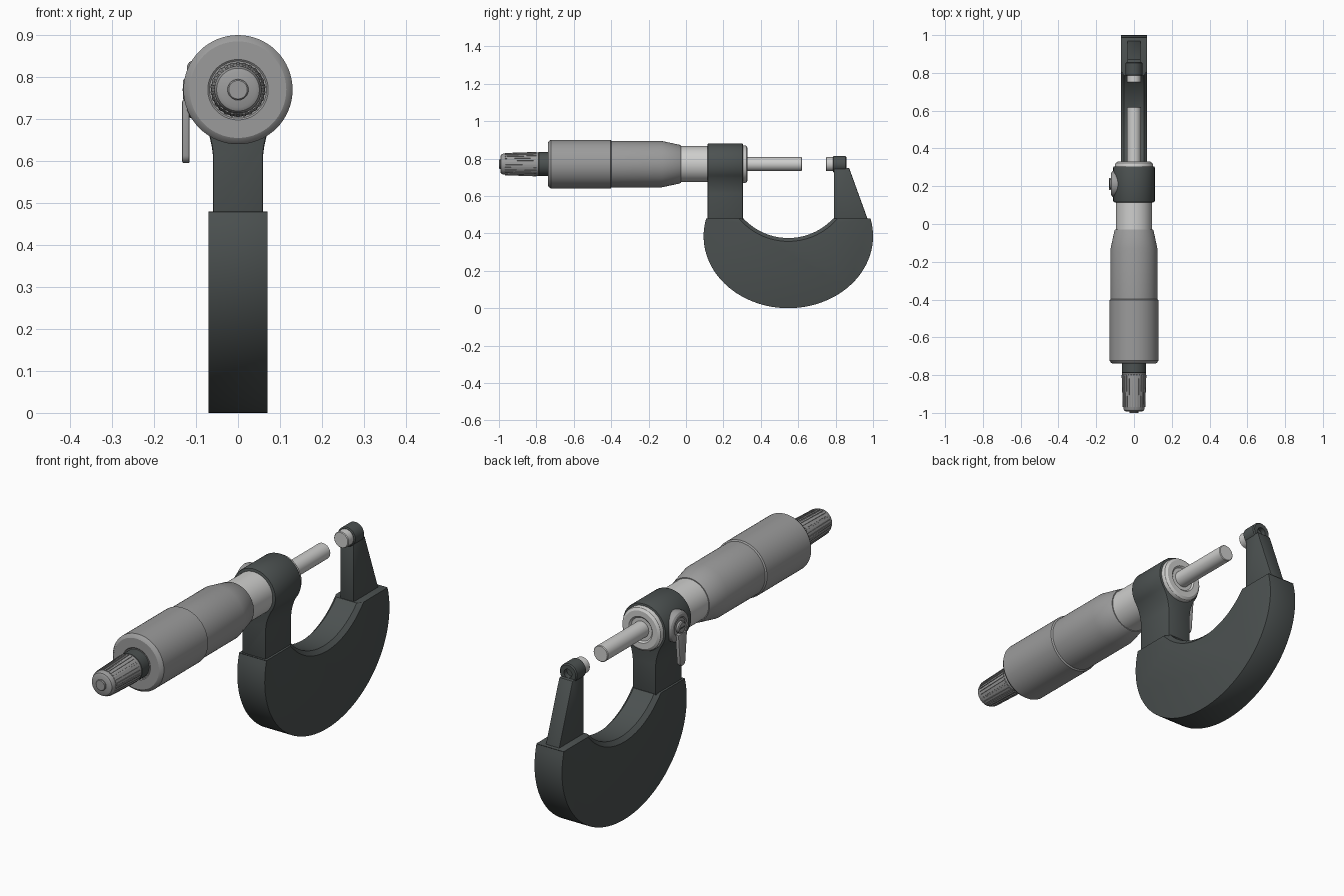
import bpy, bmesh
from math import sin, cos, pi, radians, asin
from mathutils import Vector, Matrix

cube = bpy.data.objects.get("Cube")
if cube:
    bpy.data.objects.remove(cube, do_unlink=True)

AXIS_Z = 0.77      # height of the measuring axis
LEVER_Y = 0.212    # lock lever pivot


def material(name, rgb, rough=0.5):
    m = bpy.data.materials.new(name)
    m.use_nodes = True
    m.diffuse_color = (*rgb, 1)
    node = m.node_tree.nodes["Principled BSDF"]
    node.inputs["Base Color"].default_value = (*rgb, 1)
    node.inputs["Roughness"].default_value = rough
    return m


DARK = material("dark frame enamel", (0.072, 0.083, 0.082))
GREY = material("satin grey metal", (0.33, 0.33, 0.33))
LIGHT = material("bright steel", (0.62, 0.62, 0.61))


def finish(bm, name, mat):
    """Smooth the gentle edges, keep the hard ones, and add the object."""
    bmesh.ops.recalc_face_normals(bm, faces=bm.faces)
    for f in bm.faces:
        f.smooth = True
    for e in bm.edges:
        e.smooth = e.calc_face_angle(0) < radians(30)
    me = bpy.data.meshes.new(name)
    bm.to_mesh(me)
    bm.free()
    me.materials.append(mat)
    ob = bpy.data.objects.new(name, me)
    bpy.context.collection.objects.link(ob)
    return ob


def lathe(name, profile, mat, axis="y", n=64):
    """Turn (position, radius) pairs about the measuring or lever axis."""
    bm = bmesh.new()
    rings = []
    for t, r in profile:
        ring = []
        for i in range(n):
            a = 2 * pi * i / n
            u, v = r * cos(a), AXIS_Z + r * sin(a)
            ring.append(bm.verts.new((u, t, v) if axis == "y" else (t, LEVER_Y + u, v)))
        rings.append(ring)
    for a, b in zip(rings, rings[1:]):
        for i in range(n):
            j = (i + 1) % n
            bm.faces.new((a[i], a[j], b[j], b[i]))
    bm.faces.new(rings[0])
    bm.faces.new(rings[-1])
    return finish(bm, name, mat)


def sharp_edges(bm, degrees):
    return [e for e in bm.edges if e.calc_face_angle(0) > radians(degrees)]


def prism(name, outline, lo, hi, mat, axis="x", bevel=0.005, chamfer=None):
    """Extrude an outline; chamfer = (edge test, width) cuts chosen edges first."""
    bm = bmesh.new()
    place = (lambda p: (lo, *p)) if axis == "x" else (lambda p: (p[0], lo, p[1]))
    face = bm.faces.new([bm.verts.new(place(p)) for p in outline])
    ext = bmesh.ops.extrude_face_region(bm, geom=[face])
    step = Vector((hi - lo, 0, 0) if axis == "x" else (0, hi - lo, 0))
    moved = [v for v in ext["geom"] if isinstance(v, bmesh.types.BMVert)]
    bmesh.ops.translate(bm, verts=moved, vec=step)
    bmesh.ops.recalc_face_normals(bm, faces=bm.faces)
    if chamfer:
        picked = [e for e in bm.edges if chamfer[0](e)]
        bmesh.ops.bevel(bm, geom=picked, offset=chamfer[1], segments=1,
                        affect="EDGES", clamp_overlap=True)
    bmesh.ops.bevel(bm, geom=sharp_edges(bm, 60), offset=bevel, segments=2,
                    profile=0.5, affect="EDGES", clamp_overlap=True)
    return finish(bm, name, mat)


def arc(cx, cz, rx, rz, start, end, n):
    angles = [radians(start + (end - start) * i / n) for i in range(n + 1)]
    return [(cx + rx * cos(a), cz + rz * sin(a)) for a in angles]


# Curved frame body: elliptical outside, circular throat
MID, TOP = 0.547, 0.48
THROAT_Z, THROAT_R = 0.702, 0.327
half = 90 - 180 / pi * asin((THROAT_Z - TOP) / THROAT_R)
outer = arc(MID, 0.385, 0.453, 0.385, 166, 374, 56)
throat = arc(MID, THROAT_Z, THROAT_R, THROAT_R, 270 + half, 270 - half, 28)
outline = [(0.106, TOP)] + outer + [(0.988, TOP)] + throat


def on_throat_rim(e):
    a, b = (v.co for v in e.verts)
    on_arc = all(abs(Vector((p.y - MID, p.z - THROAT_Z)).length - THROAT_R) < 0.001
                 for p in (a, b))
    return on_arc and abs(a.x - b.x) < 0.001


prism("frame_body", outline, -0.07, 0.07, DARK, chamfer=(on_throat_rim, 0.018))

# Upright neck flaring into the round barrel clamp
flare = [(0.06, 0.46), (0.06, 0.615), (0.0625, 0.635), (0.067, 0.655),
         (0.0745, 0.677), (0.084, 0.697)]
clamp = arc(0, AXIS_Z, 0.11, 0.11, -36, 216, 48)
prism("frame_neck", flare + clamp + [(-x, z) for x, z in reversed(flare)],
      0.115, 0.305, DARK, axis="y", bevel=0.006)

# Tapered anvil arm and its round head with a drilled hole
prism("anvil_arm", [(0.79, 0.46), (0.977, 0.46), (0.872, 0.75), (0.79, 0.75)],
      -0.035, 0.035, DARK)
lathe("anvil_head", [(0.785, 0.039), (0.789, 0.044), (0.852, 0.044), (0.857, 0.039),
                     (0.857, 0.02), (0.835, 0.02)], DARK, n=40)
lathe("anvil", [(0.748, 0.034), (0.751, 0.037), (0.80, 0.037)], LIGHT, n=40)

# Spindle, its flange and the sleeve
lathe("spindle", [(0.30, 0.037), (0.617, 0.037), (0.62, 0.034)], LIGHT, n=40)
lathe("spindle_flange", [(0.295, 0.1), (0.316, 0.1), (0.323, 0.097), (0.33, 0.086),
                         (0.33, 0.06), (0.323, 0.053)], LIGHT)
lathe("sleeve", [(-0.06, 0.096), (0.12, 0.096)], LIGHT)

# Stepped thimble
lathe("thimble", [(-0.735, 0.068), (-0.738, 0.072), (-0.738, 0.115), (-0.733, 0.123),
                  (-0.723, 0.13), (-0.403, 0.13), (-0.398, 0.124), (-0.13, 0.124),
                  (-0.032, 0.103), (-0.028, 0.1), (-0.028, 0.094)], GREY)

# Ratchet stop with a dark neck, knurl ribs and an end button
lathe("ratchet_neck", [(-0.79, 0.06), (-0.787, 0.064), (-0.73, 0.064)], DARK, n=48)
lathe("ratchet_knob", [(-0.993, 0.042), (-0.988, 0.051), (-0.978, 0.056), (-0.79, 0.063),
                       (-0.785, 0.06)], GREY, n=48)
lathe("ratchet_button", [(-1.0, 0.022), (-0.997, 0.025), (-0.98, 0.025)], GREY, n=32)
ribs = bmesh.new()
RIBS = 26
for i in range(RIBS):
    turn = Matrix.Rotation(2 * pi * i / RIBS, 4, "Y")
    tilt = Matrix.Rotation(radians(2), 4, "X")
    place = Matrix.Translation((0, -0.883, AXIS_Z)) @ turn
    place = place @ Matrix.Translation((0, 0, 0.0595)) @ tilt
    bmesh.ops.create_cube(ribs, size=1,
                          matrix=place @ Matrix.Diagonal((0.008, 0.17, 0.006, 1)))
finish(ribs, "ratchet_knurl", GREY)

# Lock lever: round boss, hanging tongue and slotted screw
lathe("lock_boss", [(-0.08, 0.07), (-0.108, 0.07), (-0.116, 0.066), (-0.121, 0.058),
                    (-0.121, 0.045), (-0.117, 0.04)], GREY, axis="x", n=48)
tongue = [(LEVER_Y + 0.032, 0.745)] + arc(LEVER_Y, 0.614, 0.02, 0.019, 0, -180, 14)
tongue += [(LEVER_Y - 0.032, 0.745)]
prism("lock_lever", tongue, -0.133, -0.115, GREY, bevel=0.004)
lathe("lock_screw", [(-0.11, 0.027), (-0.127, 0.027), (-0.131, 0.022)], GREY,
      axis="x", n=32)
slot = [(LEVER_Y + y, AXIS_Z + z) for y, z in
        ((-0.018, -0.003), (0.018, -0.003), (0.018, 0.003), (-0.018, 0.003))]
prism("lock_screw_slot", slot, -0.132, -0.129, DARK, bevel=0.0005)
